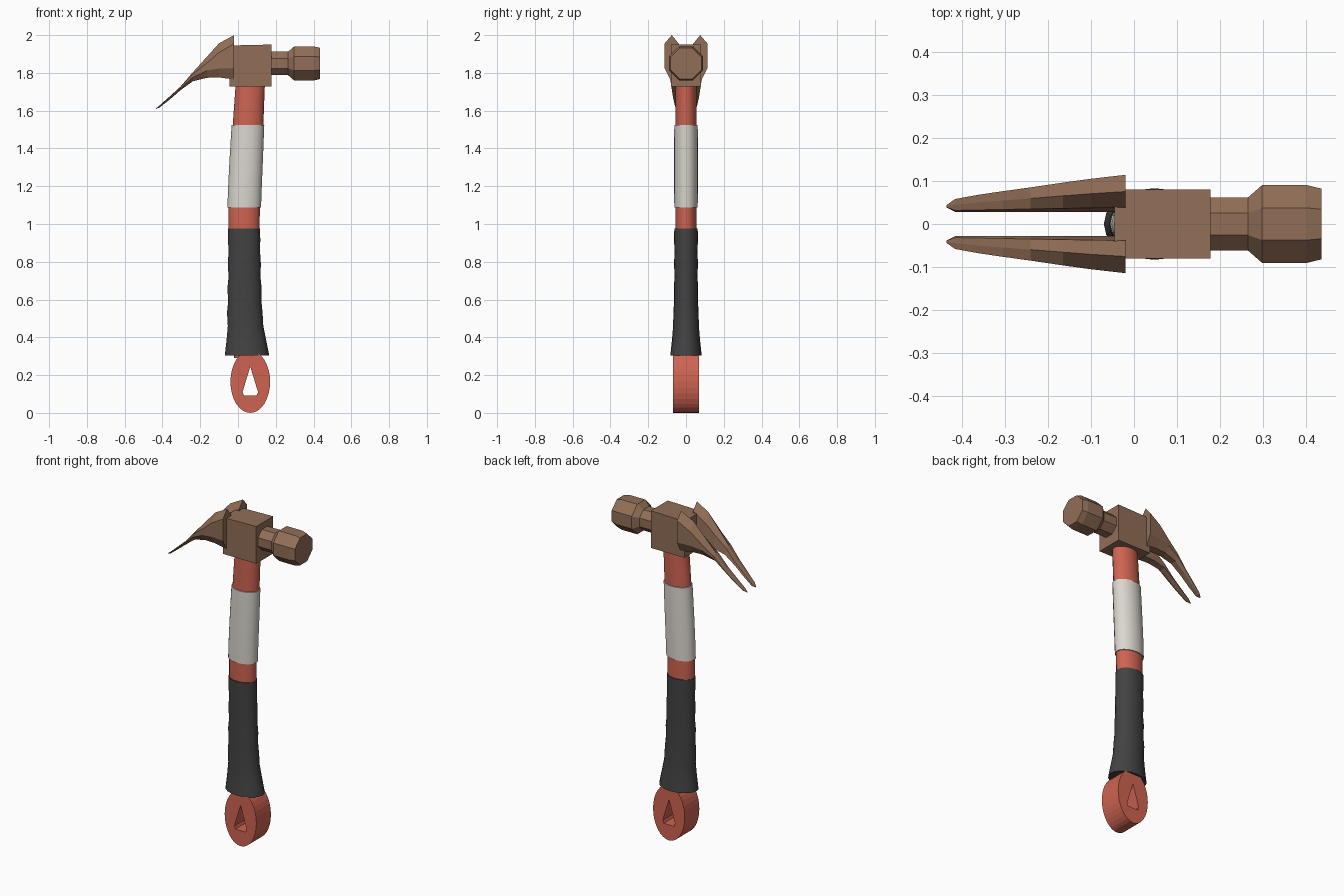
import bpy, bmesh, math

if "Cube" in bpy.data.objects:
    bpy.data.objects.remove(bpy.data.objects["Cube"])


def material(name, rgb):
    m = bpy.data.materials.new(name)
    m.diffuse_color = (*rgb, 1)
    m.use_nodes = True
    m.node_tree.nodes["Principled BSDF"].inputs["Base Color"].default_value = m.diffuse_color
    return m


BROWN = material("brown metal", (0.285, 0.158, 0.095))
RED = material("red handle", (0.62, 0.127, 0.083))
WHITE = material("off white band", (0.71, 0.68, 0.62))
BLACK = material("dark rubber", (0.055, 0.055, 0.055))


def add_object(name, mesh, mat, smooth=False):
    ob = bpy.data.objects.new(name, mesh)
    bpy.context.collection.objects.link(ob)
    mesh.materials.clear()
    mesh.materials.append(mat)
    if smooth:
        bpy.ops.object.select_all(action='DESELECT')
        ob.select_set(True)
        bpy.context.view_layer.objects.active = ob
        bpy.ops.object.shade_smooth_by_angle(angle=math.radians(35))
    return ob


def loft(name, rings, mat, smooth=False):
    """Skin a list of equal-length point rings and cap both ends."""
    bm = bmesh.new()
    loops = [[bm.verts.new(p) for p in ring] for ring in rings]
    n = len(loops[0])
    for a, b in zip(loops, loops[1:]):
        for i in range(n):
            j = (i + 1) % n
            bm.faces.new((a[i], a[j], b[j], b[i]))
    bm.faces.new(loops[0][::-1])
    bm.faces.new(loops[-1])
    bmesh.ops.recalc_face_normals(bm, faces=bm.faces)
    mesh = bpy.data.meshes.new(name)
    bm.to_mesh(mesh)
    bm.free()
    return add_object(name, mesh, mat, smooth)


def handle_part(name, sections, mat):
    """Elliptical rings from (z, left x, right x, half depth)."""
    rings = []
    for z, x0, x1, ry in sections:
        c, rx = (x0 + x1) / 2, (x1 - x0) / 2
        rings.append([(c + rx * math.cos(t), ry * math.sin(t), z)
                      for t in (math.tau * i / 20 for i in range(20))])
    loft(name, rings, mat, True)


# Handle core, band and rubber grip
handle_part("handle_core", [
    (0.29, -0.02, 0.115, 0.05), (0.97, -0.05, 0.114, 0.056),
    (1.09, -0.05, 0.116, 0.056), (1.30, -0.042, 0.124, 0.056),
    (1.52, -0.028, 0.134, 0.056), (1.76, -0.011, 0.143, 0.056)], RED)
handle_part("handle_band", [
    (1.088, -0.056, 0.122, 0.062), (1.20, -0.052, 0.126, 0.063),
    (1.32, -0.046, 0.131, 0.063), (1.42, -0.040, 0.135, 0.063),
    (1.523, -0.034, 0.139, 0.062)], WHITE)
handle_part("rubber_grip", [
    (0.305, -0.070, 0.165, 0.083), (0.38, -0.061, 0.150, 0.075),
    (0.46, -0.054, 0.134, 0.068), (0.53, -0.058, 0.130, 0.067),
    (0.59, -0.052, 0.124, 0.063), (0.66, -0.056, 0.125, 0.064),
    (0.72, -0.050, 0.119, 0.061), (0.79, -0.054, 0.121, 0.063),
    (0.85, -0.050, 0.117, 0.061), (0.92, -0.053, 0.118, 0.063),
    (0.975, -0.053, 0.116, 0.062)], BLACK)

# Oval end loop with a triangular hole
curve = bpy.data.curves.new("end_loop_outline", 'CURVE')
curve.dimensions = '2D'
curve.fill_mode = 'BOTH'
curve.extrude = 0.069
oval = [(0.065 + 0.105 * math.cos(math.tau * i / 32),
         0.165 + 0.165 * math.sin(math.tau * i / 32)) for i in range(32)]
hole = [(0.065, 0.245), (0.024, 0.11), (0.031, 0.093), (0.099, 0.093), (0.106, 0.11)]
for pts in (oval, hole):
    s = curve.splines.new('POLY')
    s.points.add(len(pts) - 1)
    for p, (x, z) in zip(s.points, pts):
        p.co = (x, z, 0, 1)
    s.use_cyclic_u = True
temp = bpy.data.objects.new("end_loop_outline", curve)
bpy.context.collection.objects.link(temp)
bpy.context.view_layer.update()
mesh = bpy.data.meshes.new_from_object(
    temp.evaluated_get(bpy.context.evaluated_depsgraph_get()))
bpy.data.objects.remove(temp)
bm = bmesh.new()
bm.from_mesh(mesh)
bmesh.ops.remove_doubles(bm, verts=bm.verts, dist=0.0005)
bmesh.ops.recalc_face_normals(bm, faces=bm.faces)
for f in bm.faces:
    f.smooth = False
bm.to_mesh(mesh)
bm.free()
end_loop = add_object("end_loop", mesh, RED)
end_loop.rotation_euler.x = math.pi / 2

# Head block
loft("head_block", [[(x, -0.08, z), (x, 0.08, z), (x, 0.08, 1.95 if x > 0 else 1.945),
                     (x, -0.08, 1.95 if x > 0 else 1.945)]
                    for x, z in ((-0.045, 1.727), (0.177, 1.727))], BROWN)

# Octagonal neck and striking face
rings = []
for x, apothem in ((0.15, 0.062), (0.265, 0.062), (0.297, 0.09), (0.402, 0.09), (0.435, 0.082)):
    r = apothem / math.cos(math.pi / 8)
    rings.append([(x, r * math.cos(math.tau * (i + 0.5) / 8),
                   1.85 + r * math.sin(math.tau * (i + 0.5) / 8)) for i in range(8)])
loft("striking_face", rings, BROWN)

# Claw, mirrored: x, peak z, upper side z, lower side z, bottom z, outer y
rings = []
for x, top, up, low, bot, y in (
        (-0.02, 2.0, 1.955, 1.825, 1.765, 0.114),
        (-0.10, 1.957, 1.908, 1.823, 1.776, 0.105),
        (-0.165, 1.885, 1.852, 1.812, 1.774, 0.096),
        (-0.24, 1.802, 1.793, 1.776, 1.755, 0.085),
        (-0.305, 1.727, 1.723, 1.717, 1.708, 0.076),
        (-0.36, 1.677, 1.674, 1.668, 1.660, 0.068),
        (-0.415, 1.628, 1.626, 1.622, 1.617, 0.058),
        (-0.435, 1.612, 1.611, 1.610, 1.609, 0.044)):
    inner = 0.028 if x > -0.42 else 0.038
    w = y - inner
    rings.append([(x, inner + w * 0.55, top), (x, y, up), (x, y, low),
                  (x, inner + w * 0.65, bot), (x, inner, bot), (x, inner + w * 0.12, up)])
claw = loft("claws", rings, BROWN)
mirror = claw.modifiers.new("mirror", 'MIRROR')
mirror.use_axis = (False, True, False)
mirror.use_clip = False
